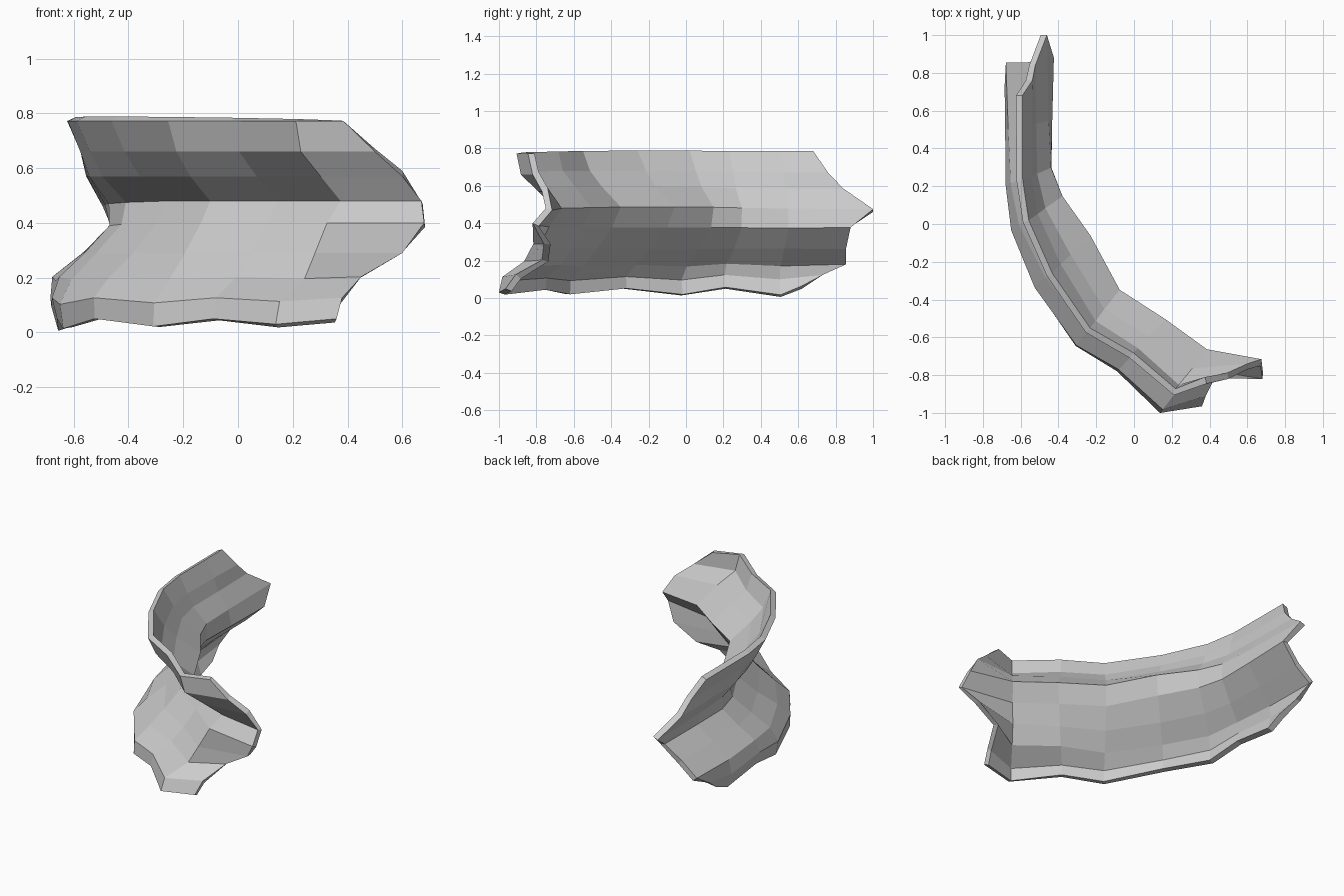
import bpy, bmesh, math

if "Cube" in bpy.data.objects:
    bpy.data.objects.remove(bpy.data.objects["Cube"])

# plan curves (far end to near end): the flared lip and the waist of the gutter
lip = [(-.685, .80), (-.685, .50), (-.685, .20), (-.66, -.04), (-.54, -.35),
       (-.32, -.66), (-.10, -.79), (.13, -1.01), (.37, -.98)]
waist = [(-.46, .88), (-.46, .55), (-.455, .30), (-.40, .14), (-.26, -.08),
         (-.10, -.37), (.15, -.53), (.38, -.69), (.65, -.76)]

# cross-section rows: height, blend lip->waist at far end / middle / near end,
# ragged far end y, ragged near end x and y
rows = [(.040, (.15, .06, .02), .62, .36, -.965),
        (.12, (.00, .05, .10), .73, .38, -.91),
        (.20, (.03, .25, .52), .855, .45, -.77),
        (.29, (.52, .56, .62), .855, .60, -.76),
        (.40, (1.0, .87, .75), .88, .68, -.82),
        (.48, (.85, 1.0, .97), 1.0, .67, -.75),
        (.57, (.58, .65, .70), .84, .60, -.77),
        (.66, (.50, .45, .38), .76, .50, -.82),
        (.772, (.27, .28, .34), .68, .385, -.845)]


def blend(f, t):
    """Piecewise mix of far, middle and near values."""
    k = 2 * t
    return f[0] + (f[1] - f[0]) * k if k < 1 else f[1] + (f[2] - f[1]) * (k - 1)


# curved saddle-shaped sheet
bm = bmesh.new()
grid = []
last = len(lip) - 1
for r, (z, fs, far_y, near_x, near_y) in enumerate(rows):
    line = []
    for i, (a, b) in enumerate(zip(lip, waist)):
        f = blend(fs, i / last)
        x = a[0] + f * (b[0] - a[0])
        y = a[1] + f * (b[1] - a[1])
        if i == 0:
            y = far_y
        if i == last:
            x, y = near_x, near_y
        # lower edge rises and dips from station to station
        dz = (-.038 + .004 * i if i % 2 else .010) * max(0, 1 - r / 3)
        if r in (4, 5):                       # waist sinks towards the far end
            dz -= .02 * max(0, 1 - i / 4)
        line.append(bm.verts.new((x, y, z + dz)))
    grid.append(line)
for r in range(len(rows) - 1):
    for i in range(last):
        bm.faces.new((grid[r][i], grid[r][i + 1], grid[r + 1][i + 1], grid[r + 1][i]))
bmesh.ops.recalc_face_normals(bm, faces=bm.faces)
# make the outside of the bend the front of the sheet
if sum(f.normal.x + f.normal.y for f in bm.faces) > 0:
    bmesh.ops.reverse_faces(bm, faces=bm.faces)
mesh = bpy.data.meshes.new("curved_shell")
bm.to_mesh(mesh)
bm.free()
shell = bpy.data.objects.new("curved_shell", mesh)
bpy.context.collection.objects.link(shell)

# wall thickness, grown towards the inside of the bend
wall = shell.modifiers.new("wall", 'SOLIDIFY')
wall.thickness = .036
wall.offset = -1
